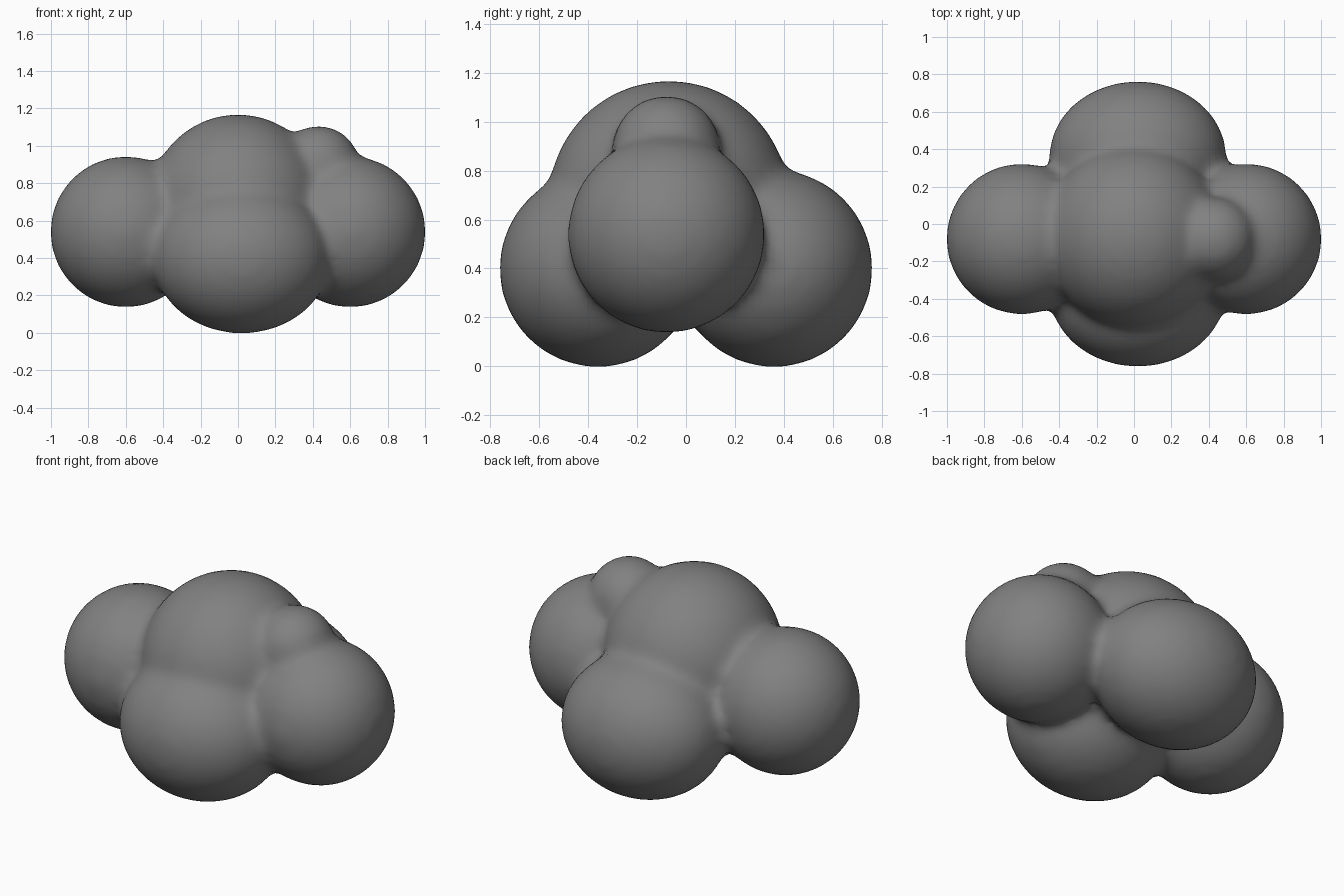
import bpy

# Remove the default cube
cube = bpy.data.objects.get("Cube")
if cube:
    bpy.data.objects.remove(cube, do_unlink=True)

# Single grey material
grey = bpy.data.materials.new("dark grey")
grey.use_nodes = True
colour = (0.22, 0.22, 0.22, 1)
grey.diffuse_color = colour
grey.node_tree.nodes["Principled BSDF"].inputs["Base Color"].default_value = colour


def puff(name, centre, radii):
    """Add one rounded lobe of the cloud."""
    bpy.ops.mesh.primitive_uv_sphere_add(segments=48, ring_count=24, radius=1, location=centre)
    lobe = bpy.context.object
    lobe.name = name
    lobe.scale = [r + 0.004 for r in radii]
    return lobe


# Lobes: two sides, front, back, crown and a small shoulder bump
lobes = [
    puff("cloud", (0, -0.07, 0.675), (0.48, 0.49, 0.49)),
    puff("front_puff", (0.02, -0.36, 0.40), (0.47, 0.40, 0.40)),
    puff("back_puff", (0.02, 0.36, 0.40), (0.47, 0.40, 0.40)),
    puff("shoulder_puff", (0.43, -0.08, 0.885), (0.22, 0.22, 0.22)),
]
for name, side in (("right_puff", -1), ("left_puff", 1)):
    lobes.append(puff(name, (0.6 * side, -0.08, 0.54), (0.40, 0.40, 0.40)))

# Join into one body
bpy.ops.object.select_all(action="DESELECT")
for lobe in lobes:
    lobe.select_set(True)
cloud = lobes[0]
bpy.context.view_layer.objects.active = cloud
bpy.ops.object.join()
bpy.ops.object.transform_apply(location=True, rotation=True, scale=True)

# Fuse the lobes and soften the creases between them
remesh = cloud.modifiers.new("fuse", "REMESH")
remesh.mode = "VOXEL"
remesh.voxel_size = 0.03
smooth = cloud.modifiers.new("soften", "SMOOTH")
smooth.factor = 0.5
smooth.iterations = 10
for mod in ("fuse", "soften"):
    bpy.ops.object.modifier_apply(modifier=mod)

cloud.data.materials.clear()
cloud.data.materials.append(grey)
cloud.data.polygons.foreach_set("material_index", [0] * len(cloud.data.polygons))
bpy.ops.object.shade_smooth()
